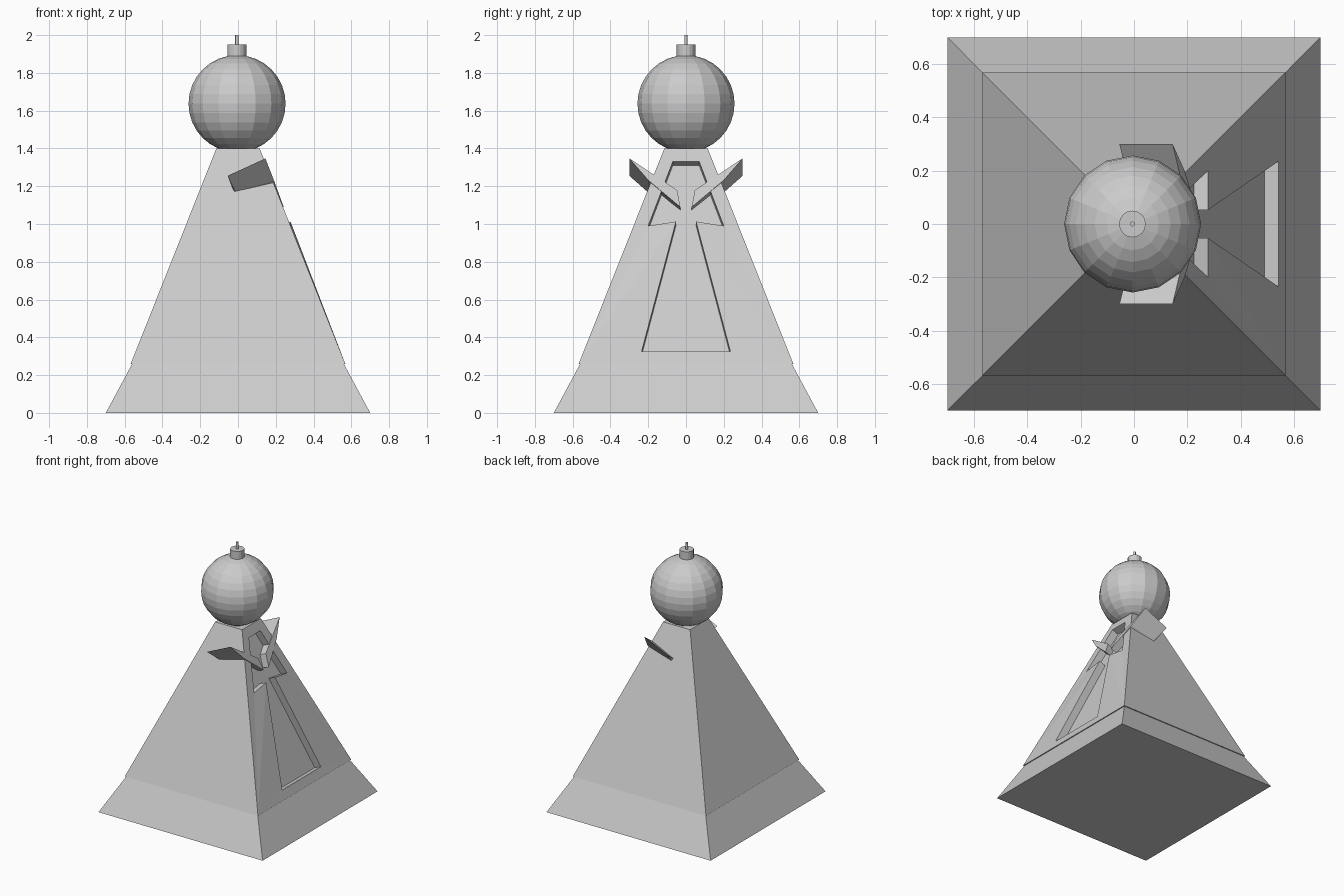
import bpy, bmesh
from mathutils import Vector

if "Cube" in bpy.data.objects:
    bpy.data.objects.remove(bpy.data.objects["Cube"])


def mesh_object(name, verts, faces):
    mesh = bpy.data.meshes.new(name)
    mesh.from_pydata([tuple(v) for v in verts], [], faces)
    bm = bmesh.new()
    bm.from_mesh(mesh)
    bmesh.ops.recalc_face_normals(bm, faces=bm.faces)
    bm.to_mesh(mesh)
    bm.free()
    obj = bpy.data.objects.new(name, mesh)
    bpy.context.collection.objects.link(obj)
    return obj


def ring(h, z):
    return [(h, -h, z), (h, h, z), (-h, h, z), (-h, -h, z)]


BOX = [(0, 1, 2, 3), (4, 5, 6, 7)] + [(i, (i + 1) % 4, (i + 1) % 4 + 4, i + 4) for i in range(4)]

# Flared square base
mesh_object("base_skirt", ring(0.70, 0) + ring(0.56, 0.26), BOX)

# Tapered body with a tie-shaped recess in its +x side
Z0, Z1, H0, H1 = 0.26, 1.40, 0.568, 0.115
slope = (H0 - H1) / (Z1 - Z0)
half = [(0.235, 0.325), (0.053, 1.013), (0.20, 0.99), (0.07, 1.33)]
outline = half + [(-y, z) for y, z in reversed(half)]
rim = [Vector((H0 - slope * (z - Z0), y, z)) for y, z in outline]
for i in (1, 6):
    rim[i].x += 0.009          # pinch of the tie stands slightly proud
normal = Vector((1, 0, slope)).normalized()
floor = [v - normal * 0.056 for v in rim]
verts = ring(H0, Z0) + ring(H1, Z1) + rim + floor
faces = [(0, 1, 2, 3), (4, 5, 6, 7),
         (1, 2, 6, 5), (2, 3, 7, 6), (3, 0, 4, 7),
         (0, 1, 8, 15), (5, 4, 12, 11),
         (1, 5, 11, 10), (1, 10, 9), (1, 9, 8),
         (4, 0, 13, 12), (0, 14, 13), (0, 15, 14)]
faces += [(8 + i, 8 + (i + 1) % 8, 16 + (i + 1) % 8, 16 + i) for i in range(8)]
faces += [(16, 17, 22, 23), (17, 18, 19, 20, 21, 22)]
mesh_object("body", verts, faces)

# Slanted collar boards, mirrored in y
outer = [(0.145, 0.30, 1.347), (-0.055, 0.30, 1.255), (-0.013, 0.20, 1.167), (0.19, 0.20, 1.232)]
inner = [(0.205, 0.047, 1.18), (0.01, 0.047, 1.09), (0.04, 0.03, 1.03), (0.242, 0.03, 1.09)]
for side, s in (("left", -1), ("right", 1)):
    mesh_object("collar_" + side, [(x, s * y, z) for x, y, z in outer + inner], BOX)

# Ball head with cap and pin
bpy.ops.mesh.primitive_uv_sphere_add(segments=16, ring_count=16, radius=0.257, location=(-0.005, 0, 1.637))
bpy.context.object.name = "head"
for name, r, z0, z1 in (("cap", 0.05, 1.87, 1.95), ("pin", 0.009, 1.94, 2.0)):
    bpy.ops.mesh.primitive_cylinder_add(vertices=16, radius=r, depth=z1 - z0, location=(-0.006, 0, (z0 + z1) / 2))
    bpy.context.object.name = name
